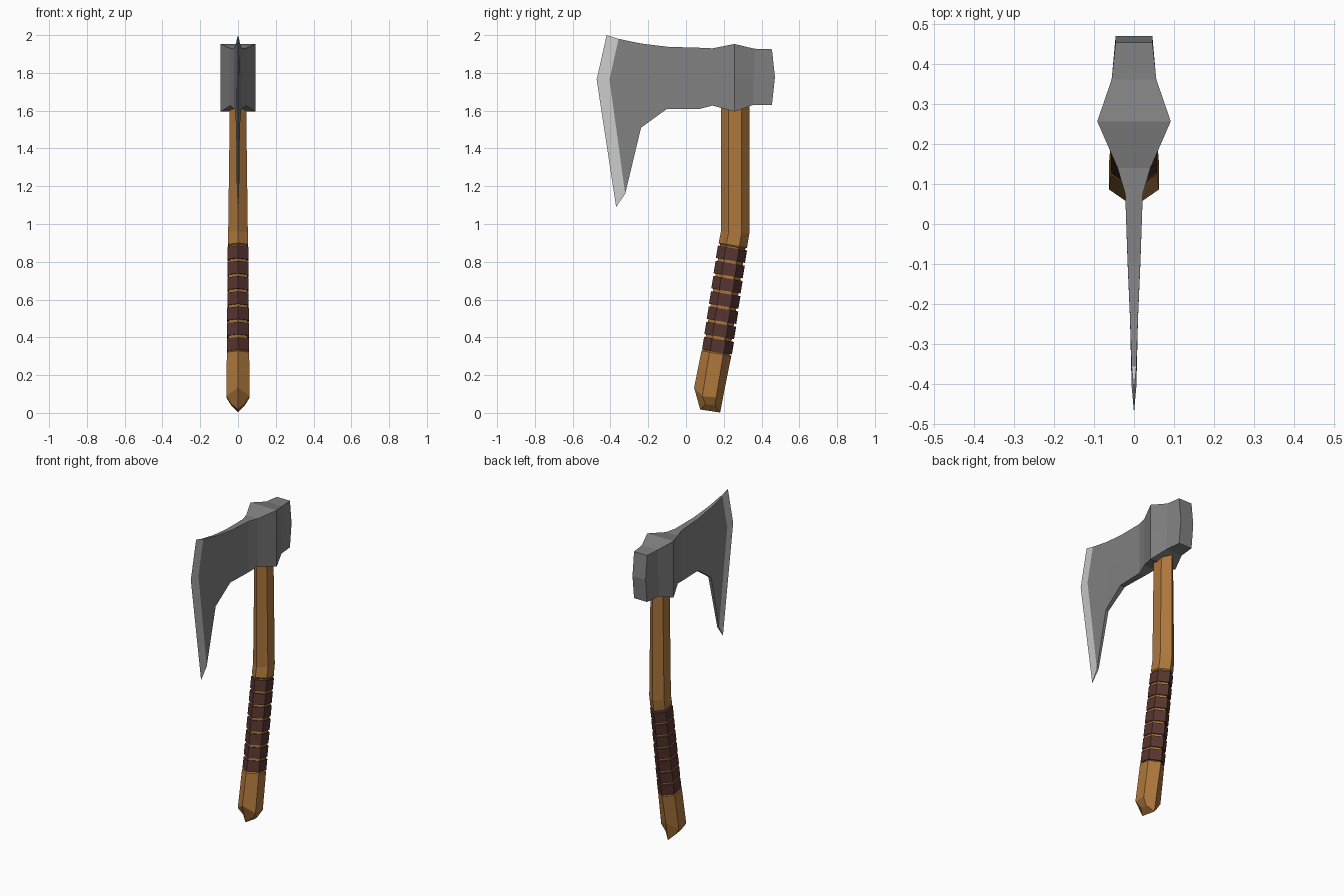
import bpy
import bmesh

cube = bpy.data.objects.get("Cube")
if cube:
    bpy.data.objects.remove(cube, do_unlink=True)


def material(name, color):
    m = bpy.data.materials.new(name)
    m.use_nodes = True
    m.diffuse_color = (*color, 1)
    m.node_tree.nodes["Principled BSDF"].inputs["Base Color"].default_value = (*color, 1)
    return m


wood = material("warm wood", (0.42, 0.185, 0.045))
leather = material("dark leather", (0.095, 0.035, 0.029))
steel = material("grey steel", (0.22, 0.22, 0.22))
bright = material("sharpened steel", (0.6, 0.6, 0.6))


def loft(name, rings, materials, first_index=0):
    """Bridge six-point rings and close both ends with two quads each.
    The first bridged section takes material first_index."""
    bm = bmesh.new()
    loops = [[bm.verts.new(p) for p in ring] for ring in rings]
    for k, (a, b) in enumerate(zip(loops, loops[1:])):
        for i in range(6):
            j = (i + 1) % 6
            f = bm.faces.new((a[i], a[j], b[j], b[i]))
            f.material_index = first_index if k == 0 else 0
    for r in (loops[0], loops[-1]):
        bm.faces.new((r[0], r[1], r[4], r[5]))
        bm.faces.new((r[1], r[2], r[3], r[4]))
    bmesh.ops.remove_doubles(bm, verts=bm.verts, dist=0.0005)
    bmesh.ops.recalc_face_normals(bm, faces=bm.faces)
    mesh = bpy.data.meshes.new(name)
    bm.to_mesh(mesh)
    bm.free()
    for m in materials:
        mesh.materials.append(m)
    obj = bpy.data.objects.new(name, mesh)
    bpy.context.collection.objects.link(obj)
    return obj


def hexagon(y, z, w, d, slope=0.0, side=0.0):
    """Hexagon pointing front and back; side shifts the flank corners in z."""
    flat = d * 0.46

    def p(x, dy, dz):
        return (x, y + dy, z - slope * dy + dz)
    # order lets the end caps split sensibly into two quads
    return [p(w, -flat, side), p(0, -d, 0), p(-w, -flat, side),
            p(-w, flat, side), p(0, d, 0), p(w, flat, side)]


# Handle: straight neck, bend, recessed grip, flared pommel
loft("handle", [
    hexagon(0.26, 1.72, 0.042, 0.075),
    hexagon(0.26, 0.955, 0.052, 0.075, 0.08),
    hexagon(0.248, 0.887, 0.053, 0.075, 0.17),
    hexagon(0.247, 0.88, 0.048, 0.066, 0.17),
    hexagon(0.162, 0.322, 0.052, 0.069, 0.17),
    hexagon(0.161, 0.315, 0.059, 0.079, 0.17),
    hexagon(0.123, 0.127, 0.062, 0.08, 0.09, -0.042),
    hexagon(0.128, 0.01, 0.036, 0.053, 0.15, 0.033),
], [wood])

# Leather wraps around the grip
COUNT = 7
for i in range(COUNT):
    t = i / (COUNT - 1)
    y, z = 0.246 - 0.071 * t, 0.873 - 0.484 * t
    w, d = 0.055 + 0.003 * t, 0.077 + 0.002 * t
    loft("grip_wrap_%d" % (i + 1),
         [hexagon(y, z, w, d, 0.17), hexagon(y - 0.011, z - 0.066, w, d, 0.17)],
         [leather])


def section(top, bottom, w, mid=None):
    """Head cross-section through top, middle and bottom (y, z) points."""
    mid = mid or ((top[0] + bottom[0]) / 2, (top[1] + bottom[1]) / 2)
    right = [(-w, *p) for p in (top, mid, bottom)]
    left = [(w, *p) for p in (bottom, mid, top)]
    return right + left


# Head: cutting edge, blade, eye and poll
loft("axe_head", [
    section((-0.42, 2.0), (-0.37, 1.09), 0, (-0.473, 1.765)),
    section((-0.357, 1.98), (-0.322, 1.16), 0.006, (-0.405, 1.765)),
    section((-0.235, 1.955), (-0.238, 1.51), 0.01),
    section((-0.095, 1.938), (-0.1, 1.61), 0.016),
    section((0.075, 1.933), (0.075, 1.61), 0.022),
    section((0.14, 1.93), (0.14, 1.627), 0.041),
    section((0.257, 1.953), (0.257, 1.595), 0.092),
    section((0.362, 1.928), (0.355, 1.63), 0.056),
    section((0.455, 1.925), (0.455, 1.63), 0.046, (0.471, 1.778)),
], [steel, bright], 1)
